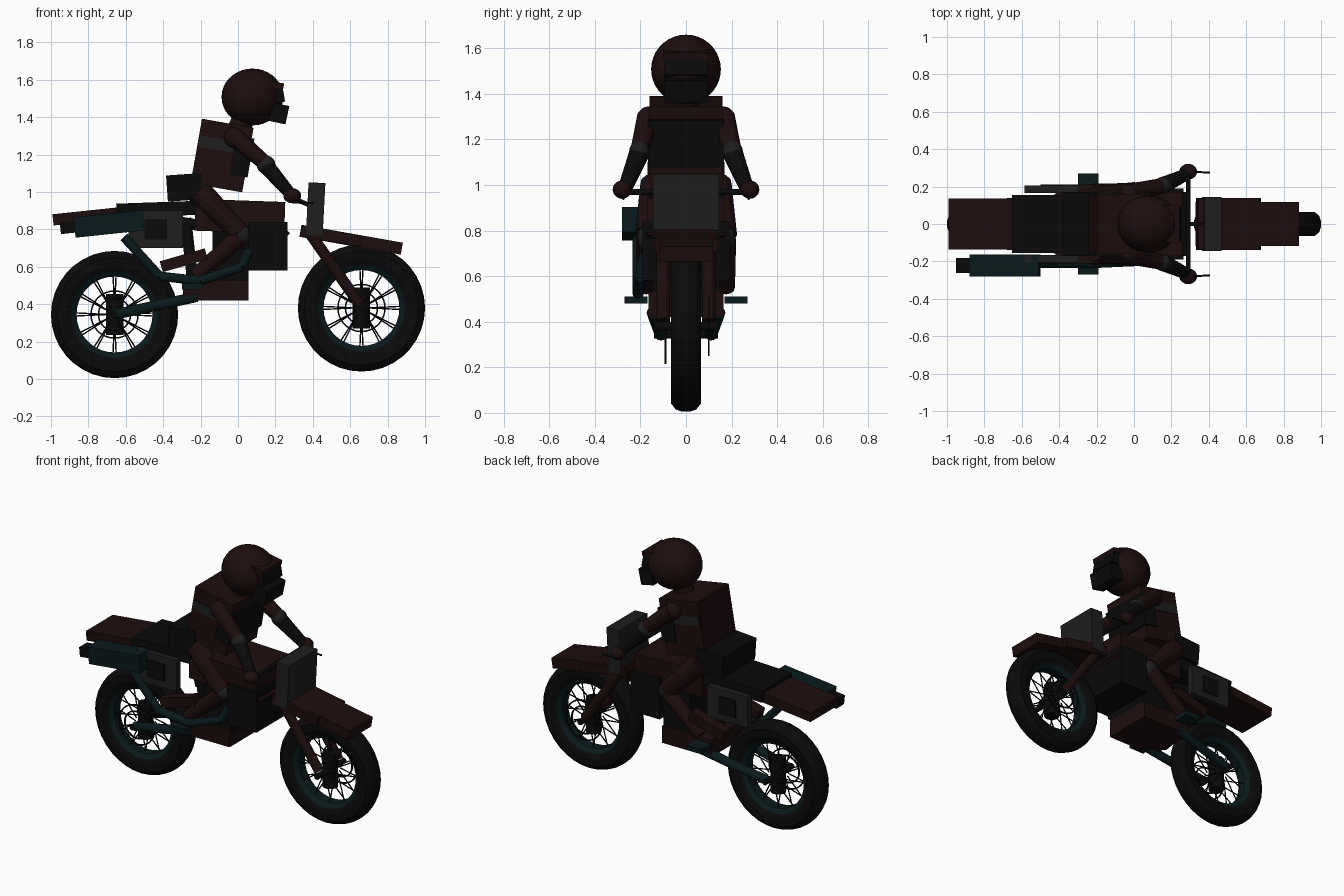
import bpy, bmesh, math
from mathutils import Vector, Matrix

if "Cube" in bpy.data.objects:
    bpy.data.objects.remove(bpy.data.objects["Cube"])


def mat(name, c):
    m = bpy.data.materials.new(name)
    m.diffuse_color = (*c, 1)
    m.use_nodes = True
    m.node_tree.nodes["Principled BSDF"].inputs["Base Color"].default_value = m.diffuse_color
    return m


RED = mat("dark_red", (0.012, 0.004, 0.004))
TEAL = mat("dark_teal", (0.003, 0.010, 0.011))
BLACK = mat("black", (0.003, 0.003, 0.003))
GREY = mat("charcoal", (0.013, 0.013, 0.013))


def finish(name, bm, m, smooth=False):
    bmesh.ops.recalc_face_normals(bm, faces=bm.faces[:])
    me = bpy.data.meshes.new(name)
    bm.to_mesh(me)
    bm.free()
    me.materials.append(m)
    if smooth:
        for p in me.polygons:
            p.use_smooth = True
    ob = bpy.data.objects.new(name, me)
    bpy.context.collection.objects.link(ob)
    return ob


def box(name, c, size, m, rot=0):
    bm = bmesh.new()
    M = Matrix.Translation(c) @ Matrix.Rotation(math.radians(rot), 4, 'Y') @ Matrix.Diagonal((*size, 1))
    bmesh.ops.create_cube(bm, size=1, matrix=M)
    return finish(name, bm, m)


def add_rod(bm, a, b, r1, r2, n):
    a, b = Vector(a), Vector(b)
    q = (b - a).to_track_quat('Z', 'Y').to_matrix().to_4x4()
    bmesh.ops.create_cone(bm, cap_ends=True, segments=n, radius1=r1, radius2=r2,
                          depth=(b - a).length, matrix=Matrix.Translation((a + b) / 2) @ q)


def rod(name, pts, r, m, r2=None, n=12):
    bm = bmesh.new()
    for a, b in zip(pts, pts[1:]):
        add_rod(bm, a, b, r, r if r2 is None else r2, n)
    return finish(name, bm, m)


def ball(name, c, s, m, u=16, v=10):
    bm = bmesh.new()
    bmesh.ops.create_uvsphere(bm, u_segments=u, v_segments=v, radius=1,
                              matrix=Matrix.Translation(c) @ Matrix.Diagonal((*s, 1)))
    return finish(name, bm, m, True)


def lathe(name, c, prof, m, n=36):
    # closed (radius, y) profile spun about the wheel axle
    bm = bmesh.new()
    rings = []
    for i in range(n):
        a = 2 * math.pi * i / n
        rings.append([bm.verts.new((c[0] + r * math.cos(a), c[1] + y, c[2] + r * math.sin(a))) for r, y in prof])
    k = len(prof)
    for i in range(n):
        p, q = rings[i], rings[(i + 1) % n]
        for j in range(k):
            bm.faces.new((p[j], p[(j + 1) % k], q[(j + 1) % k], q[j]))
    return finish(name, bm, m)


# wheels: tyre, rim, hub, spokes, brake disc
for tag, x, z, dy in (("rear", -0.66, 0.345, -0.09), ("front", 0.66, 0.38, 0.1)):
    c = (x, 0, z)
    lathe(tag + "_tyre", c, [(0.225, -0.045), (0.26, -0.062), (0.305, -0.065), (0.33, -0.045), (0.34, -0.015),
                             (0.34, 0.015), (0.33, 0.045), (0.305, 0.065), (0.26, 0.062), (0.225, 0.045)], BLACK)
    lathe(tag + "_rim", c, [(0.203, -0.03), (0.232, -0.05), (0.232, 0.05), (0.203, 0.03)], TEAL)
    rod(tag + "_hub", [(x, 0, z - 0.11), (x, 0, z + 0.11)], 0.047, BLACK, n=16)
    rod(tag + "_axle", [(x, -0.14, z), (x, 0.14, z)], 0.018, BLACK)
    bm = bmesh.new()
    for i in range(24):
        s = 1 if i % 2 else -1
        a = math.tau * (i // 2) / 12
        b = a + s * 0.04
        add_rod(bm, (x + 0.04 * math.cos(a), s * 0.045, z + 0.04 * math.sin(a)),
                (x + 0.207 * math.cos(b), -s * 0.015, z + 0.207 * math.sin(b)), 0.004, 0.004, 5)
    finish(tag + "_spokes", bm, BLACK)
    for r in (0.13, 0.09):
        lathe(tag + "_brake_ring", (x, dy, z), [(r - 0.008, -0.004), (r, -0.004), (r, 0.004), (r - 0.008, 0.004)], BLACK)

# chassis
box("engine_base", (-0.12, 0, 0.475), (0.35, 0.33, 0.11), RED)
box("engine_block", (-0.04, 0, 0.64), (0.19, 0.3, 0.3), BLACK)
box("radiator_block", (0.16, 0, 0.71), (0.21, 0.38, 0.26), BLACK)
box("shroud", (0.2, 0, 0.78), (0.11, 0.34, 0.11), RED, 45)
box("tank", (0.01, 0, 0.87), (0.48, 0.34, 0.17), RED, 2)
box("seat", (-0.37, 0, 0.91), (0.56, 0.31, 0.075), BLACK, -2)
box("rear_fender", (-0.81, 0, 0.87), (0.36, 0.275, 0.06), RED, -6)
box("front_fender", (0.605, 0, 0.745), (0.55, 0.235, 0.065), RED, 10)
box("front_fender_root", (0.5, 0, 0.765), (0.33, 0.28, 0.06), RED, 10)
box("front_plate", (0.415, 0, 0.91), (0.09, 0.29, 0.28), GREY, 3)
rod("subframe", [(-0.55, 0, 0.88), (-0.2, 0, 0.82)], 0.03, BLACK)
rod("shock_absorber", [(-0.28, 0, 0.86), (-0.24, 0, 0.5)], 0.03, BLACK)

# exhaust on the near side
box("muffler", (-0.69, -0.222, 0.83), (0.37, 0.118, 0.11), TEAL, -6)
box("muffler_tip", (-0.9, -0.222, 0.81), (0.1, 0.08, 0.06), BLACK, -6)
rod("exhaust_pipe", [(-0.61, -0.21, 0.76), (-0.42, -0.21, 0.55), (-0.2, -0.21, 0.525),
                     (0.02, -0.2, 0.6), (0.06, -0.18, 0.69)], 0.025, TEAL)

# handlebar
rod("handlebar", [(0.29, -0.3, 0.97), (0.29, 0.3, 0.97)], 0.013, BLACK)
rod("steering_stem", [(0.29, 0, 0.97), (0.38, 0, 0.93)], 0.012, BLACK)

for s, tag in ((-1, "near_"), (1, "far_")):
    # paired bike parts
    rod(tag + "fork", [(0.37, s * 0.1, 0.8), (0.65, s * 0.1, 0.4)], 0.03, RED)
    rod(tag + "swingarm", [(-0.66, s * 0.11, 0.345), (-0.22, s * 0.145, 0.44)], 0.028, TEAL)
    box(tag + "side_plate", (-0.44, s * 0.185, 0.80), (0.29, 0.04, 0.2), GREY)
    box(tag + "side_plate_inset", (-0.44, s * 0.205, 0.80), (0.12, 0.015, 0.11), BLACK)
    box(tag + "foot_peg", (-0.245, s * 0.22, 0.495), (0.11, 0.1, 0.03), TEAL)
    rod(tag + "lever", [(0.29, s * 0.28, 0.945), (0.405, s * 0.275, 0.94)], 0.006, BLACK, n=6)

    # arms
    rod(tag + "upper_arm", [(-0.02, s * 0.165, 1.295), (0.15, s * 0.205, 1.15)], 0.052, RED, 0.04)
    ball(tag + "shoulder", (-0.02, s * 0.165, 1.29), (0.055, 0.05, 0.055), RED)
    ball(tag + "elbow", (0.15, s * 0.205, 1.145), (0.05, 0.045, 0.05), GREY)
    rod(tag + "forearm", [(0.15, s * 0.205, 1.14), (0.28, s * 0.265, 0.99)], 0.045, BLACK, 0.032)
    ball(tag + "glove", (0.29, s * 0.28, 0.98), (0.048, 0.042, 0.04), RED)

    # legs
    rod(tag + "thigh", [(-0.21, s * 0.13, 1.0), (0.01, s * 0.17, 0.78)], 0.072, RED, 0.055)
    ball(tag + "knee", (0.01, s * 0.17, 0.77), (0.06, 0.045, 0.06), GREY)
    rod(tag + "shin", [(0.01, s * 0.17, 0.76), (-0.23, s * 0.175, 0.55)], 0.05, RED, 0.04)
    box(tag + "boot", (-0.29, s * 0.175, 0.635), (0.25, 0.07, 0.06), RED, -16)

# rider body
box("hips", (-0.285, 0, 1.025), (0.19, 0.34, 0.14), BLACK, -4)
box("torso", (-0.085, 0, 1.195), (0.28, 0.32, 0.35), RED, 10)
box("chest_guard", (0.02, 0, 1.19), (0.1, 0.335, 0.21), BLACK, 10)
box("torso_band", (-0.08, 0, 1.25), (0.26, 0.33, 0.06), GREY, 10)
rod("neck", [(-0.01, 0, 1.3), (0.04, 0, 1.42)], 0.06, RED)

# helmet
ball("helmet", (0.077, 0, 1.508), (0.165, 0.153, 0.152), RED, 32, 18)
box("goggles", (0.2, 0, 1.52), (0.09, 0.19, 0.09), BLACK, -10)
box("helmet_peak", (0.19, 0, 1.575), (0.11, 0.2, 0.03), RED, 10)
box("chin_guard", (0.22, 0, 1.42), (0.09, 0.19, 0.1), BLACK, 12)
